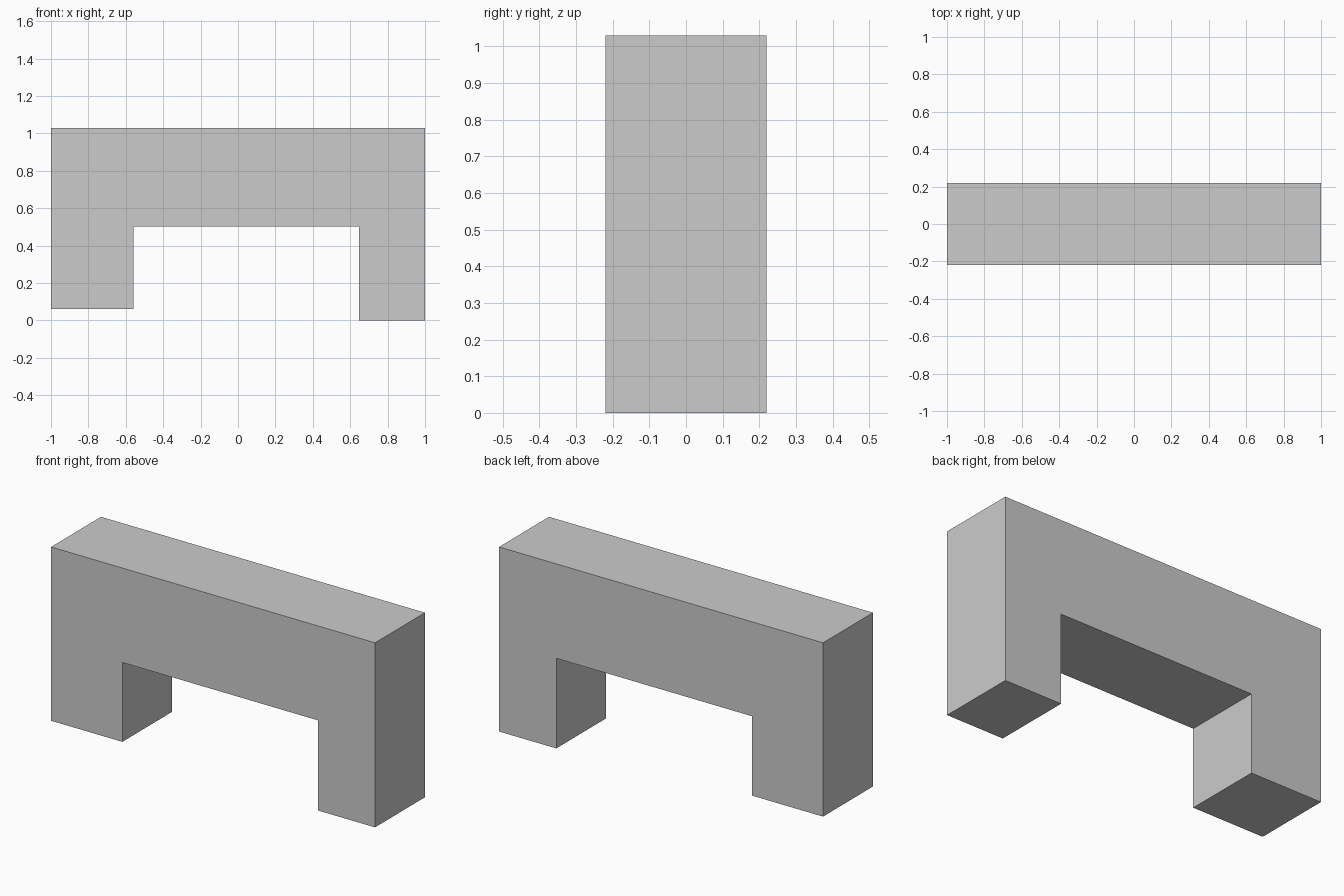
import bpy
import bmesh

cube = bpy.data.objects.get("Cube")
if cube:
    bpy.data.objects.remove(cube, do_unlink=True)

DEPTH = 0.44
HEIGHT = 1.03
UNDERSIDE = 0.503

# Plain grey finish
grey = bpy.data.materials.new("light_grey")
grey.use_nodes = True
colour = (0.6, 0.6, 0.6, 1)
grey.diffuse_color = colour
grey.node_tree.nodes["Principled BSDF"].inputs["Base Color"].default_value = colour


def extrude_profile(name, profile, depth, material):
    """Solid made from an x-z outline, centred on y = 0."""
    bm = bmesh.new()
    face = bm.faces.new([bm.verts.new((x, -depth / 2, z)) for x, z in profile])
    result = bmesh.ops.extrude_face_region(bm, geom=[face])
    moved = [v for v in result["geom"] if isinstance(v, bmesh.types.BMVert)]
    bmesh.ops.translate(bm, verts=moved, vec=(0, depth, 0))
    bmesh.ops.recalc_face_normals(bm, faces=bm.faces)
    mesh = bpy.data.meshes.new(name)
    bm.to_mesh(mesh)
    bm.free()
    mesh.materials.append(material)
    obj = bpy.data.objects.new(name, mesh)
    bpy.context.collection.objects.link(obj)
    return obj


# Bridge outline: wide short leg, opening, narrow long leg, flat top
outline = [
    (-1, 0.06), (-0.56, 0.06), (-0.56, UNDERSIDE),
    (0.647, UNDERSIDE), (0.647, 0), (1, 0),
    (1, HEIGHT), (-1, HEIGHT),
]
extrude_profile("bridge_block", outline, DEPTH, grey)
